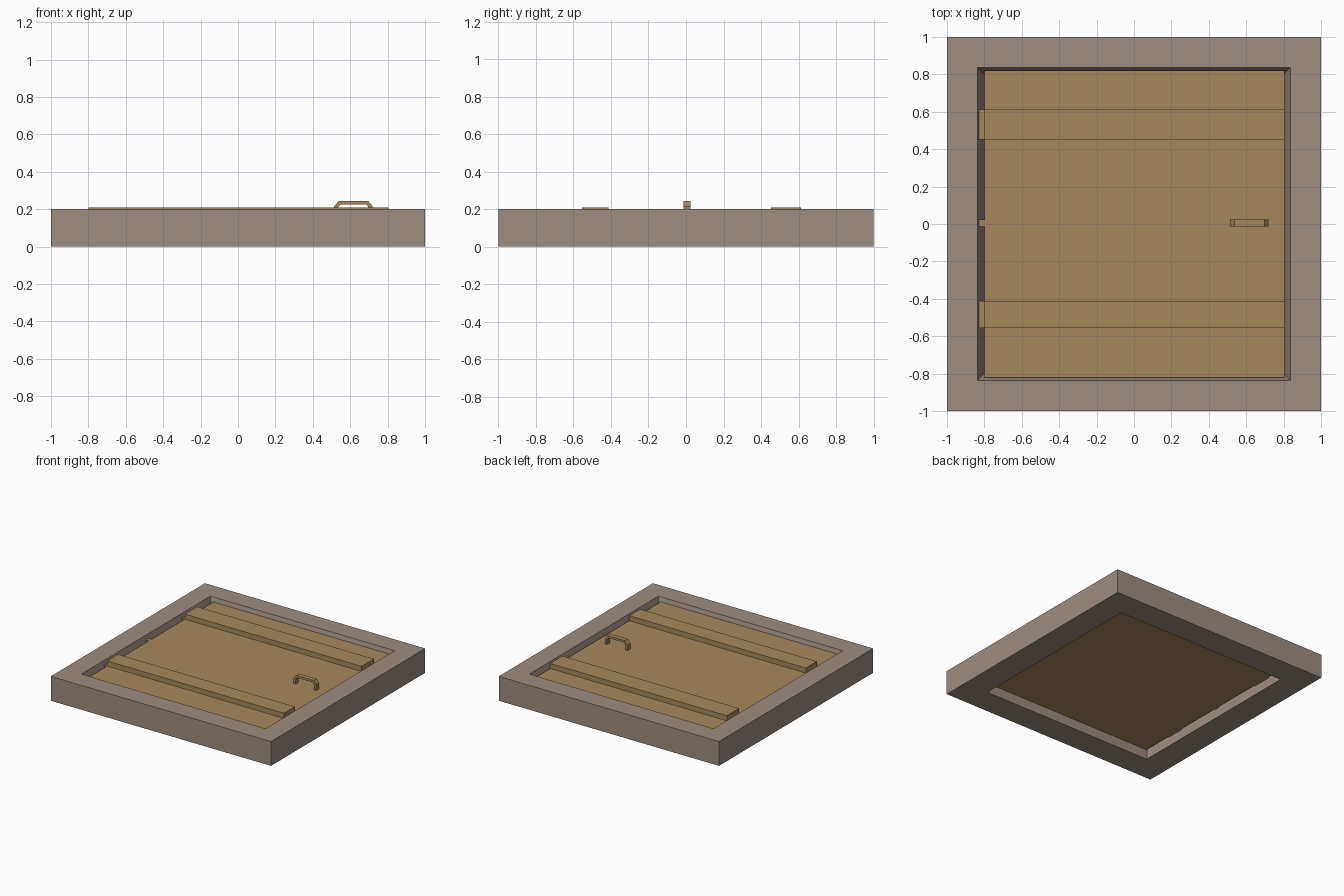
import bpy, bmesh
from mathutils import Vector

if "Cube" in bpy.data.objects:
    bpy.data.objects.remove(bpy.data.objects["Cube"])


def material(name, rgb):
    m = bpy.data.materials.new(name)
    m.diffuse_color = (*rgb, 1)
    m.use_nodes = True
    m.node_tree.nodes["Principled BSDF"].inputs["Base Color"].default_value = m.diffuse_color
    return m


STONE = material("stone", (0.34, 0.27, 0.22))
WOOD = material("wood", (0.39, 0.25, 0.11))


def finish(name, bm, mat):
    bmesh.ops.recalc_face_normals(bm, faces=bm.faces)
    mesh = bpy.data.meshes.new(name)
    bm.to_mesh(mesh)
    bm.free()
    mesh.materials.append(mat)
    ob = bpy.data.objects.new(name, mesh)
    bpy.context.collection.objects.link(ob)
    return ob


def box(name, x, y, z, mat):
    bm = bmesh.new()
    bmesh.ops.create_cube(bm, size=1)
    for v in bm.verts:
        v.co = Vector([(r[0] + r[1]) / 2 + c * (r[1] - r[0]) for c, r in zip(v.co, (x, y, z))])
    return finish(name, bm, mat)


# Square frame: straight outer walls, inner walls flaring outward to the top
bm = bmesh.new()
section = [(1, 0), (1, 0.2), (0.837, 0.2), (0.782, 0)]
rings = [[bm.verts.new((sx * r, sy * r, z)) for r, z in section]
         for sx, sy in ((-1, -1), (1, -1), (1, 1), (-1, 1))]
for i in range(4):
    a, b = rings[i], rings[(i + 1) % 4]
    for j in range(4):
        k = (j + 1) % 4
        bm.faces.new((a[j], b[j], b[k], a[k]))
finish("stone_frame", bm, STONE)

# Door panel resting in the frame
BOTTOM, TOP = 0.1, 0.168
box("door_panel", (-0.8, 0.805), (-0.822, 0.822), (BOTTOM, TOP), WOOD)

# Two cross battens with a hinge tab at the left end of each
for side, y in (("back", (0.452, 0.612)), ("front", (-0.555, -0.413))):
    box(side + "_batten", (-0.8, 0.805), y, (TOP, 0.21), WOOD)
    box(side + "_hinge_tab", (-0.832, -0.8), y, (BOTTOM, TOP), WOOD)

# Small centre tab in line with the handle
HANDLE_Y = (-0.014, 0.024)
box("centre_tab", (-0.832, -0.8), HANDLE_Y, (BOTTOM, TOP), WOOD)

# Handle: chamfered arch profile swept across its width
outer = [(0.513, TOP), (0.513, 0.215), (0.538, 0.243), (0.697, 0.243), (0.72, 0.215), (0.72, TOP)]
inner = [(0.533, TOP), (0.533, 0.208), (0.547, 0.225), (0.687, 0.225), (0.7, 0.208), (0.7, TOP)]
bm = bmesh.new()
loops = [[bm.verts.new((x, y, z)) for x, z in pts] for pts in (outer, inner) for y in HANDLE_Y]
of, ob_, nf, nb = loops
ring = (of, ob_, nb, nf)
for i in range(5):
    for p, q in zip(ring, ring[1:] + ring[:1]):
        bm.faces.new((p[i], p[i + 1], q[i + 1], q[i]))
for i in (0, 5):
    bm.faces.new([r[i] for r in ring])
finish("handle", bm, WOOD)
